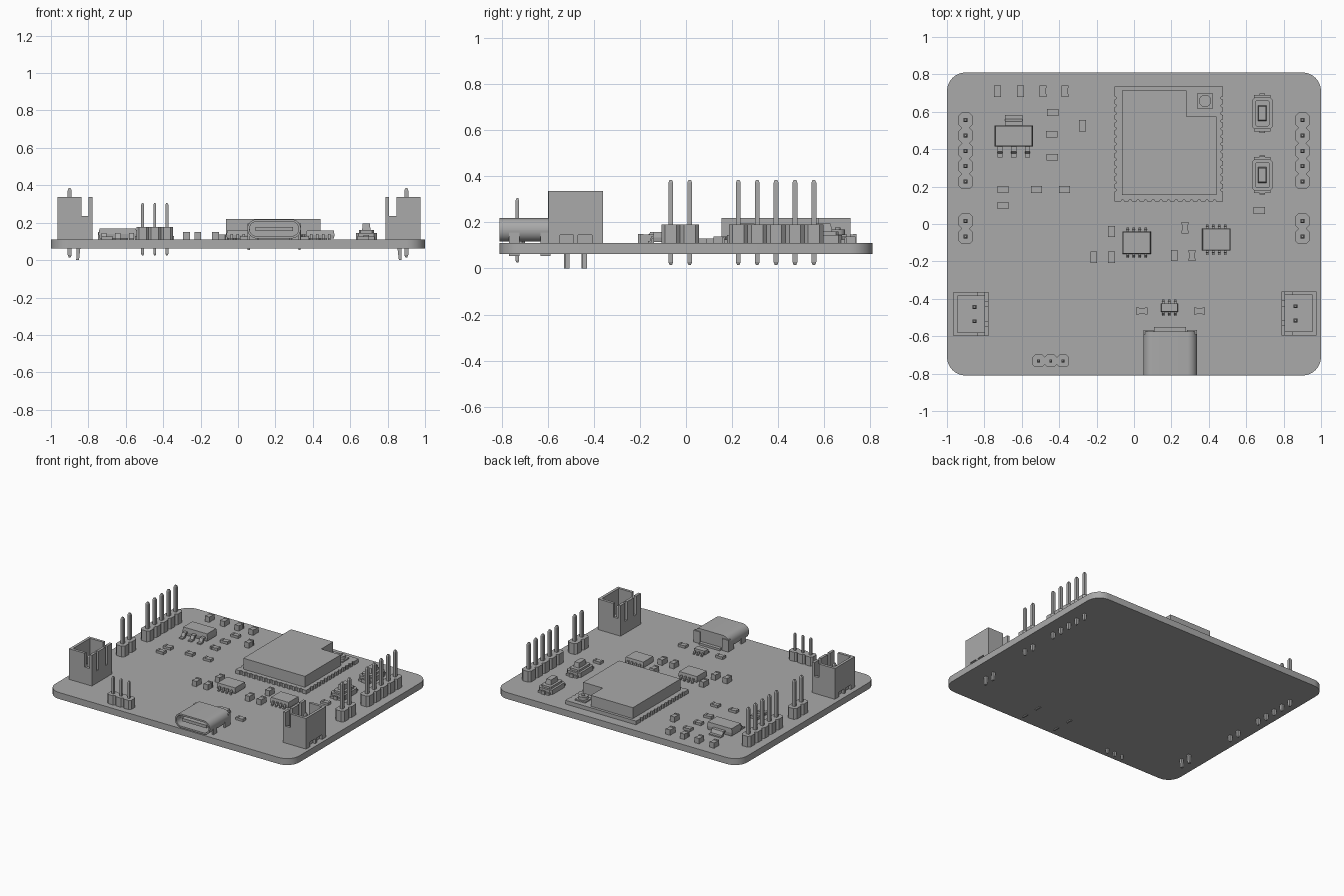
import bpy, bmesh, math
from mathutils import Vector

cube = bpy.data.objects.get("Cube")
if cube:
    bpy.data.objects.remove(cube, do_unlink=True)

grey = bpy.data.materials.new("plain grey")
grey.use_nodes = True
grey.diffuse_color = (0.4, 0.4, 0.4, 1)
grey.node_tree.nodes["Principled BSDF"].inputs["Base Color"].default_value = (0.4, 0.4, 0.4, 1)

BOTTOM, TOP = 0.062, 0.11   # faces of the circuit board


def prism(bm, points, low, high, axis="z", taper=1.0):
    """Extrude a polygon along an axis, scaling the far end by taper."""
    centre = sum((Vector(p) for p in points), Vector((0, 0))) / len(points)
    place = {"z": lambda a, b, c: (a, b, c),
             "y": lambda a, b, c: (a, c, b),
             "x": lambda a, b, c: (c, a, b)}[axis]
    rings = []
    for level, scale in ((low, 1.0), (high, taper)):
        ring = [centre + (Vector(p) - centre) * scale for p in points]
        rings.append([bm.verts.new(place(p.x, p.y, level)) for p in ring])
    start, end = rings
    bm.faces.new(start[::-1])
    bm.faces.new(end)
    for i in range(len(points)):
        j = (i + 1) % len(points)
        bm.faces.new((start[i], start[j], end[j], end[i]))


def rect(x, y, w, h):
    return [(x - w / 2, y - h / 2), (x + w / 2, y - h / 2),
            (x + w / 2, y + h / 2), (x - w / 2, y + h / 2)]


def rounded(x, y, w, h, r, steps=8):
    points = []
    for k, (sx, sy) in enumerate(((1, 1), (-1, 1), (-1, -1), (1, -1))):
        for i in range(steps + 1):
            a = (k + i / steps) * math.pi / 2
            points.append((x + sx * (w / 2 - r) + r * math.cos(a),
                           y + sy * (h / 2 - r) + r * math.sin(a)))
    return points


def box(bm, x, y, w, h, low, high, taper=1.0):
    prism(bm, rect(x, y, w, h), low, high, taper=taper)


def span(bm, x1, x2, y1, y2, low, high):
    box(bm, (x1 + x2) / 2, (y1 + y2) / 2, abs(x2 - x1), abs(y2 - y1), low, high)


def finish(bm, name, smooth=False):
    bmesh.ops.recalc_face_normals(bm, faces=bm.faces)
    mesh = bpy.data.meshes.new(name)
    bm.to_mesh(mesh)
    bm.free()
    mesh.materials.append(grey)
    obj = bpy.data.objects.new(name, mesh)
    bpy.context.collection.objects.link(obj)
    if smooth:
        bpy.ops.object.select_all(action="DESELECT")
        obj.select_set(True)
        bpy.context.view_layer.objects.active = obj
        bpy.ops.object.shade_smooth_by_angle()


def pin(bm, x, y, w, low, high):
    tip = w * 0.6
    box(bm, x, y, w, w, low + tip, high - tip)
    box(bm, x, y, w, w, high - tip, high, 0.5)
    box(bm, x, y, w, w, low + tip, low, 0.5)


def header(name, x, y, count, pitch, width, along_x, body_top, low, high, pin_w):
    bm = bmesh.new()
    for i in range(count):
        d = (i - (count - 1) / 2) * pitch
        px, py = (x + d, y) if along_x else (x, y + d)
        w, h = (pitch, width) if along_x else (width, pitch)
        prism(bm, rounded(px, py, w, h, pitch * 0.2, 1), TOP, body_top)
        pin(bm, px, py, pin_w, low, high)
    finish(bm, name)


def gull_leg(bm, x, y, side, reach, rise, width):
    """Bent lead leaving a body edge at y toward side."""
    t = 0.009
    profile = [(0, rise), (0.45, rise), (0.65, TOP + t), (1, TOP + t),
               (1, TOP), (0.45, TOP), (0.25, rise - t), (0, rise - t)]
    pts = [(y + side * reach * a, z) for a, z in profile]
    prism(bm, pts, x - width / 2, x + width / 2, "x")


def chip(name, x, y, w, h, top, legs, pitch, reach, leg_w, sides=(-1, 1)):
    bm = bmesh.new()
    mid = (TOP + top) / 2
    box(bm, x, y, w, h, mid, top, 0.95)
    box(bm, x, y, w, h, mid, TOP + 0.005, 0.95)
    for side in sides:
        for i in range(legs):
            gull_leg(bm, x + (i - (legs - 1) / 2) * pitch, y + side * h * 0.48,
                     side, reach, mid + 0.005, leg_w)
    finish(bm, name)


# Circuit board
bm = bmesh.new()
prism(bm, rounded(0, 0, 2, 1.62, 0.1), BOTTOM, TOP)
finish(bm, "main_board", True)

# Pin headers
for side, x in (("right", -0.9), ("left", 0.9)):
    header(side + "_five_pin_header", x, 0.391, 5, 0.082, 0.074, False, 0.19, 0.015, 0.385, 0.021)
    header(side + "_two_pin_header", x, -0.025, 2, 0.082, 0.074, False, 0.19, 0.015, 0.385, 0.021)
header("front_three_pin_header", -0.445, -0.732, 3, 0.065, 0.066, True, 0.178, 0.025, 0.305, 0.015)

# Open-topped battery sockets, facing inward
for side, s, outer, y in (("right", -1, 0.965, -0.482), ("left", 1, 0.975, -0.478)):
    bm = bmesh.new()
    half, depth, wall, high = 0.118, 0.187, 0.02, 0.337

    def part(u1, u2, v1, v2, low, top):
        span(bm, s * (outer - u1), s * (outer - u2), y + v1, y + v2, low, top)

    part(wall, depth, -half, half, TOP, 0.16)
    part(0, wall, -half, half, 0.145, high)
    for v1, v2 in ((-half, -0.07), (-0.01, 0.01), (0.07, half)):
        part(0, wall, v1, v2, TOP, 0.145)
    for v in (-1, 1):
        edge, inner = v * half, v * (half - wall)
        part(wall, 0.128, inner, edge, 0.16, high)
        part(0.128, 0.167, inner, edge, 0.16, 0.235)
        part(0.167, depth, v * 0.065, edge, 0.16, high)
        part(0.167, depth, v * 0.04, v * 0.065, 0.16, 0.2)
    part(0.167, depth, -0.04, 0.04, 0.16, high)
    finish(bm, side + "_battery_socket")
    bm = bmesh.new()
    for v in (-0.038, 0.038):
        x = outer - 0.112
        pin(bm, s * x, y + v, 0.02, BOTTOM, 0.29)
        bent = [(x - 0.01, BOTTOM + 0.02), (x + 0.01, BOTTOM + 0.02),
                (x + 0.01, BOTTOM), (x, 0), (x - 0.015, 0), (x - 0.01, BOTTOM)]
        bent = [(s * (px + (0.012 if pz == 0 else 0)), pz) for px, pz in bent]
        prism(bm, bent, y + v - 0.01, y + v + 0.01, "y")
    finish(bm, side + "_battery_pins")

# Charging port: hollow shell, tongue and mounting tabs
cx, cz = 0.193, 0.167
bm = bmesh.new()
loops = []
for w, h, y in ((0.286, 0.102, -0.575), (0.286, 0.102, -0.81),
                (0.262, 0.078, -0.81), (0.262, 0.078, -0.62)):
    loops.append([bm.verts.new((a, y, b)) for a, b in rounded(cx, cz, w, h, h * 0.49)])
for one, two in zip(loops, loops[1:]):
    for i in range(len(one)):
        j = (i + 1) % len(one)
        bm.faces.new((one[i], one[j], two[j], two[i]))
bm.faces.new(loops[0])
bm.faces.new(loops[-1])
finish(bm, "port_shell", True)
bm = bmesh.new()
span(bm, cx - 0.1, cx + 0.1, -0.79, -0.61, cz - 0.011, cz + 0.011)
finish(bm, "port_tongue")
bm = bmesh.new()
for sx in (-1, 1):
    for y in (-0.745, -0.61):
        box(bm, cx + sx * 0.136, y, 0.012, 0.045, 0.055, cz)
    span(bm, cx + sx * 0.09, cx + sx * 0.143, -0.59, -0.567, TOP, cz + 0.03)
box(bm, cx, -0.57, 0.17, 0.04, TOP, 0.125)
finish(bm, "port_tabs")

# Wireless module: notched carrier board, can and aerial socket
bm = bmesh.new()
x1, x2, y1, y2, n = -0.105, 0.475, 0.12, 0.735, 0.009
outline = [(x1, y2), (x1, y1), (x2, y1), (x2, y2)]
notched = []
for (ax, ay), (bx, by) in zip(outline, outline[1:]):
    a, b = Vector((ax, ay)), Vector((bx, by))
    way = (b - a).normalized()
    inward = Vector((-way.y, way.x))
    notched.append(a)
    length = (b - a).length
    count = int(length / 0.041) - 1
    for i in range(count):
        c = a + way * (length / 2 + (i - (count - 1) / 2) * 0.041)
        notched += [c - way * n, c - way * n / 2 + inward * n,
                    c + way * n / 2 + inward * n, c + way * n]
notched.append(Vector(outline[-1]))
prism(bm, notched, TOP, 0.138)
finish(bm, "module_carrier")
bm = bmesh.new()
prism(bm, [(-0.065, 0.155), (0.44, 0.155), (0.44, 0.575),
           (0.28, 0.575), (0.28, 0.715), (-0.065, 0.715)], 0.138, 0.219)
finish(bm, "module_can")
bm = bmesh.new()
box(bm, 0.38, 0.658, 0.085, 0.08, 0.138, 0.147)
for r, z in ((0.033, 0.17), (0.012, 0.178)):
    prism(bm, rounded(0.38, 0.658, 2 * r, 2 * r, r, 5), 0.147, z)
finish(bm, "aerial_socket", True)

# Push buttons
for name, y in (("back_button", 0.592), ("front_button", 0.262)):
    bm = bmesh.new()
    x = 0.686
    prism(bm, rounded(x, y, 0.112, 0.17, 0.015, 1), TOP, 0.145)
    prism(bm, rounded(x, y, 0.08, 0.14, 0.01, 1), 0.145, 0.16)
    box(bm, x, y, 0.045, 0.085, 0.16, 0.195, 0.85)
    for sy in (-1, 1):
        box(bm, x, y + sy * 0.085, 0.09, 0.025, TOP, 0.125)
        box(bm, x, y + sy * 0.1, 0.03, 0.01, TOP, 0.135)
    finish(bm, name)

# Voltage regulator with heat tab, and leaded chips
chip("regulator", -0.643, 0.47, 0.205, 0.112, 0.17, 3, 0.073, 0.062, 0.028, (-1,))
bm = bmesh.new()
gull_leg(bm, -0.643, 0.522, 1, 0.06, 0.145, 0.095)
finish(bm, "regulator_tab")
chip("right_chip", 0.014, -0.1, 0.152, 0.12, 0.158, 4, 0.032, 0.024, 0.013)
chip("left_chip", 0.44, -0.083, 0.152, 0.12, 0.158, 4, 0.032, 0.024, 0.013)
chip("port_guard_chip", 0.189, -0.447, 0.09, 0.045, 0.145, 3, 0.032, 0.022, 0.012)


# Small two-ended parts: upright ones run along y, flat ones along x
def passive(name, x, y, along_x, high):
    bm = bmesh.new()
    long, wide, cap = 0.06, 0.037, 0.014
    for d, size, shrink in ((0, long - 2 * cap, 0.003),
                            (-long / 2 + cap / 2, cap, 0), (long / 2 - cap / 2, cap, 0)):
        if along_x:
            box(bm, x + d, y, size, wide - shrink, TOP, high - shrink)
        else:
            box(bm, x, y + d, wide - shrink, size, TOP, high - shrink)
    finish(bm, name)


capacitors = [(-0.73, 0.71), (-0.607, 0.71), (-0.487, 0.71), (-0.37, 0.71),
              (-0.276, 0.525), (-0.12, -0.04), (-0.215, -0.178), (-0.12, -0.178),
              (0.215, -0.168), (0.31, -0.168), (0.273, -0.02)]
resistors = [(-0.435, 0.597), (-0.44, 0.48), (-0.437, 0.357), (-0.7, 0.185),
             (-0.522, 0.185), (-0.372, 0.185), (-0.7, 0.1),
             (0.67, 0.072), (0.042, -0.465), (0.35, -0.465)]
for x, y in capacitors:
    passive("capacitor", x, y, False, 0.15)
for x, y in resistors:
    passive("resistor", x, y, True, 0.13)
